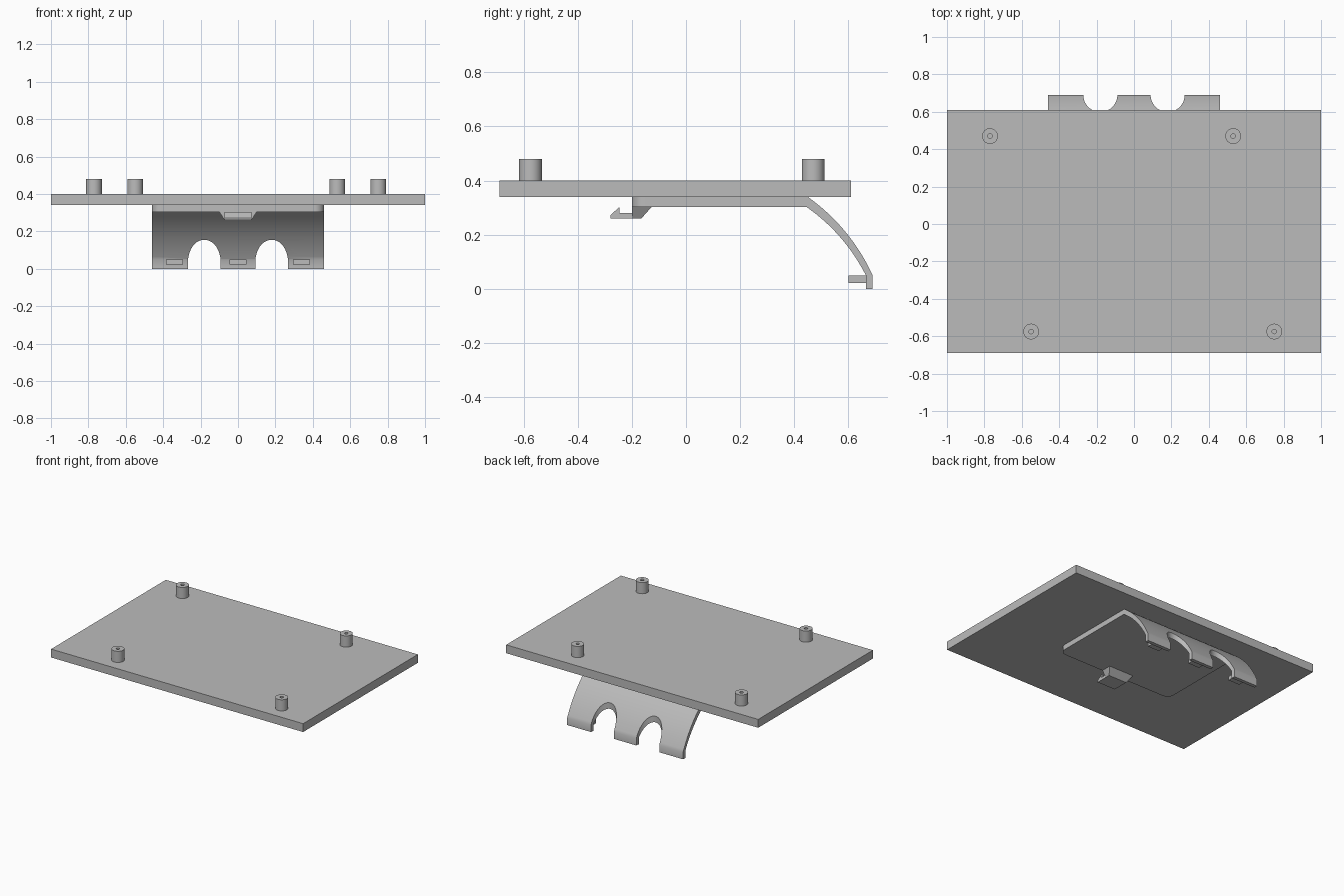
import bpy, bmesh, math
from mathutils import Vector

if "Cube" in bpy.data.objects:
    bpy.data.objects.remove(bpy.data.objects["Cube"], do_unlink=True)

grey = bpy.data.materials.new("plain grey")
grey.use_nodes = True
COLOUR = (0.5, 0.5, 0.5, 1)
grey.diffuse_color = COLOUR
grey.node_tree.nodes["Principled BSDF"].inputs["Base Color"].default_value = COLOUR


def finish(name, bm, smooth=False):
    """Turn a bmesh into a named grey object."""
    bmesh.ops.recalc_face_normals(bm, faces=bm.faces)
    mesh = bpy.data.meshes.new(name)
    bm.to_mesh(mesh)
    bm.free()
    mesh.materials.append(grey)
    obj = bpy.data.objects.new(name, mesh)
    bpy.context.collection.objects.link(obj)
    if smooth:
        shade(obj)
    return obj


def activate(obj):
    bpy.ops.object.select_all(action="DESELECT")
    obj.select_set(True)
    bpy.context.view_layer.objects.active = obj


def shade(obj):
    activate(obj)
    bpy.ops.object.shade_smooth_by_angle(angle=math.radians(30))


def prism(name, points, axis, low, high, smooth=False):
    """Extrude an outline: along x the points are (y, z), along z they are (x, y)."""
    bm = bmesh.new()
    if axis == "x":
        verts = [bm.verts.new((low, a, b)) for a, b in points]
        step = Vector((high - low, 0, 0))
    else:
        verts = [bm.verts.new((a, b, low)) for a, b in points]
        step = Vector((0, 0, high - low))
    face = bm.faces.new(verts)
    new = bmesh.ops.extrude_face_region(bm, geom=[face])["geom"]
    bmesh.ops.translate(bm, vec=step, verts=[v for v in new if isinstance(v, bmesh.types.BMVert)])
    return finish(name, bm, smooth)


def rectangle(a0, a1, b0, b1):
    return [(a0, b0), (a1, b0), (a1, b1), (a0, b1)]


def arc(cx, cy, radius, start, end, steps):
    angles = [math.radians(start + (end - start) * i / steps) for i in range(steps + 1)]
    return [(cx + radius * math.cos(t), cy + radius * math.sin(t)) for t in angles]


def bend(p, q, r, steps=20):
    """Quadratic curve from p to r, pulled towards q."""
    p, q, r = Vector(p), Vector(q), Vector(r)
    ts = [i / steps for i in range(steps + 1)]
    return [tuple(p * (1 - t) ** 2 + q * 2 * t * (1 - t) + r * t * t) for t in ts]


# Main board
prism("base_plate", rectangle(-1, 1, -0.69, 0.61), "z", 0.34, 0.40)

# Four hollow standoffs
post_profile = [(0, 0.42), (0.012, 0.42), (0.012, 0.48), (0.042, 0.48), (0.042, 0.39), (0, 0.39)]
for i, (x, y) in enumerate([(-0.77, 0.47), (0.53, 0.47), (-0.55, -0.575), (0.75, -0.575)]):
    bm = bmesh.new()
    verts = [bm.verts.new((r, 0, z)) for r, z in post_profile]
    edges = [bm.edges.new(pair) for pair in zip(verts, verts[1:])]
    bmesh.ops.spin(bm, geom=verts + edges, cent=(0, 0, 0), axis=(0, 0, 1),
                   angle=math.tau, steps=40, use_duplicate=False)
    bmesh.ops.remove_doubles(bm, verts=bm.verts, dist=0.0001)
    bmesh.ops.translate(bm, vec=(x, y, 0), verts=bm.verts)
    finish(f"standoff_{i + 1}", bm, True)

# Pad below the board, rounded at its front corners
HALF = 0.46
pad = [(HALF, 0.45), (-HALF, 0.45)]
pad += arc(-HALF + 0.05, -0.15, 0.05, 180, 270, 10)
pad += arc(HALF - 0.05, -0.15, 0.05, 270, 360, 10)
prism("under_pad", pad, "z", 0.303, 0.342, True)

# Curved clip hanging at the back
outer = bend((0.45, 0.34), (0.608, 0.227), (0.69, 0.05))
inner = bend((0.665, 0.05), (0.585, 0.205), (0.445, 0.303))
clip = prism("curved_clip", outer + [(0.69, 0), (0.665, 0)] + inner, "x", -HALF, HALF)

# Two round notches leave three fingers
for side in (-1, 1):
    cutter = prism("notch_cutter", arc(side * 0.18, 0.69, 0.091, 0, 354.375, 63), "z", -0.1, 0.3)
    cutter.hide_render = True
    cut = clip.modifiers.new("notch", "BOOLEAN")
    cut.operation = "DIFFERENCE"
    cut.solver = "EXACT"
    cut.object = cutter
    activate(clip)
    bpy.ops.object.modifier_apply(modifier=cut.name)
    bpy.data.objects.remove(cutter, do_unlink=True)
shade(clip)

# Small inward tab on each finger
for label, x in (("right", -0.34), ("middle", 0), ("left", 0.34)):
    prism(f"finger_tab_{label}", rectangle(0.60, 0.67, 0.022, 0.05), "x", x - 0.045, x + 0.045)

# Front hook: barbed tongue and tapered root
tongue = [(-0.165, 0.26), (-0.28, 0.26), (-0.28, 0.272), (-0.245, 0.303),
          (-0.245, 0.28), (-0.20, 0.28), (-0.20, 0.305), (-0.165, 0.305)]
prism("hook_tongue", tongue, "x", -0.072, 0.072)

bm = bmesh.new()
rings = []
for half, back, z in ((0.072, -0.165, 0.26), (0.1, -0.125, 0.305)):
    rings.append([bm.verts.new((x, y, z)) for x, y in rectangle(-half, half, -0.20, back)])
    bm.faces.new(rings[-1])
for i in range(4):
    j = (i + 1) % 4
    bm.faces.new((rings[0][i], rings[0][j], rings[1][j], rings[1][i]))
finish("hook_root", bm)
